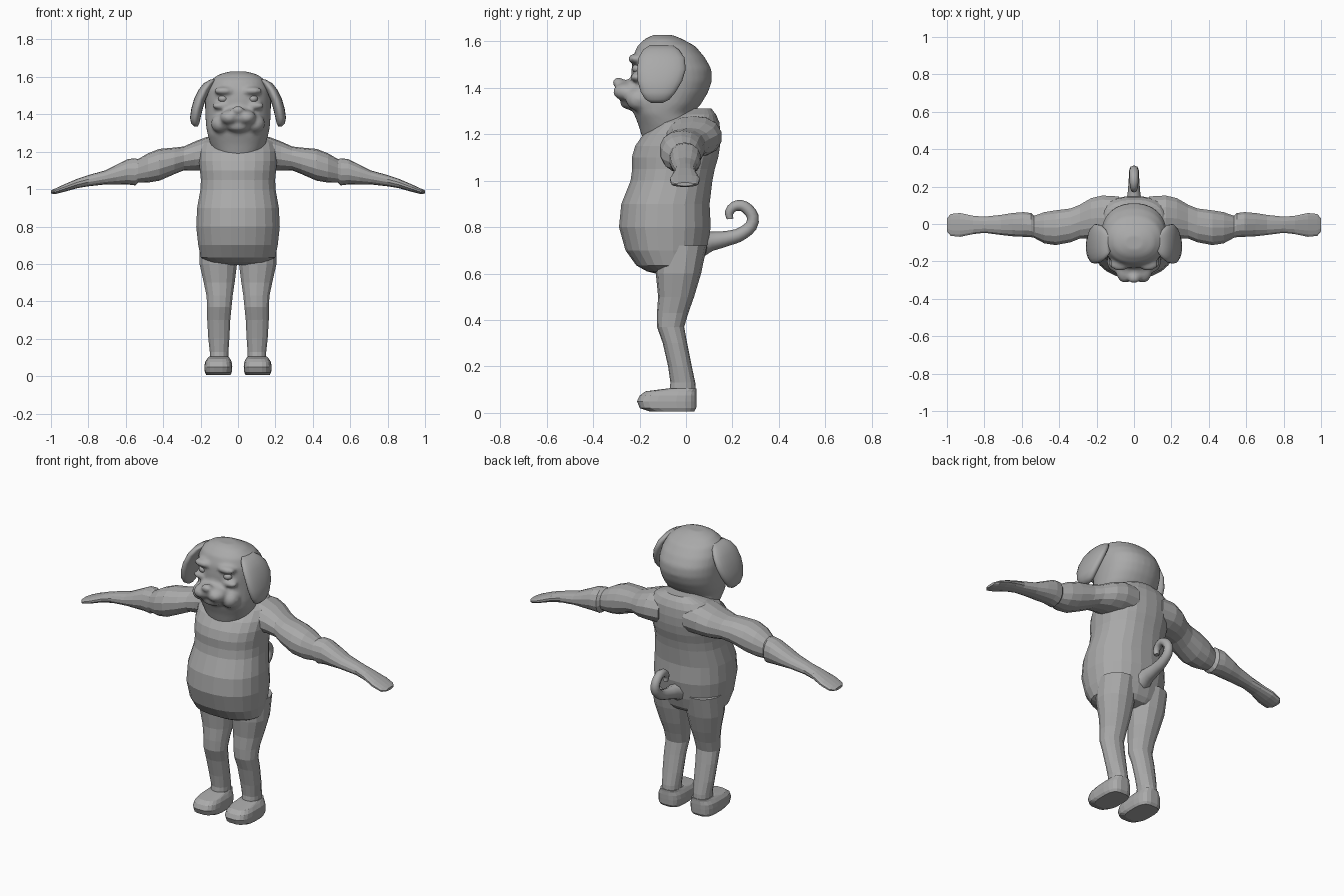
import bpy, bmesh, math
from mathutils import Matrix

grey = bpy.data.materials.new("plain grey")
grey.diffuse_color = (0.4, 0.4, 0.4, 1)


def add_loft(bm, rings, axis="z", n=16, power=2.0):
    """Skin rings (t, a0, a1, b0, b1); a,b are x,y for axis z and y,z for axis x."""
    loops = []
    for t, a0, a1, b0, b1 in rings:
        loop = []
        for i in range(n):
            ang = 2 * math.pi * (i + 0.5) / n
            c, s = math.cos(ang), math.sin(ang)
            a = (a0 + a1) / 2 + (a1 - a0) / 2 * math.copysign(abs(c) ** (2 / power), c)
            b = (b0 + b1) / 2 + (b1 - b0) / 2 * math.copysign(abs(s) ** (2 / power), s)
            loop.append(bm.verts.new((a, b, t) if axis == "z" else (t, a, b)))
        loops.append(loop)
    for lo, hi in zip(loops, loops[1:]):
        for i in range(n):
            j = (i + 1) % n
            bm.faces.new((lo[i], lo[j], hi[j], hi[i]))
    bm.faces.new(loops[0][::-1])
    bm.faces.new(loops[-1])


def add_ball(bm, centre, radii, n=16):
    m = Matrix.Translation(centre) @ Matrix.Diagonal((*radii, 1))
    bmesh.ops.create_uvsphere(bm, u_segments=n, v_segments=n // 2 + 2, radius=1, matrix=m)


def finish(name, bm, mirror=False, smooth=False):
    bmesh.ops.recalc_face_normals(bm, faces=bm.faces[:])
    me = bpy.data.meshes.new(name)
    bm.to_mesh(me)
    bm.free()
    me.materials.append(grey)
    for p in me.polygons:
        p.use_smooth = smooth
    ob = bpy.data.objects.new(name, me)
    bpy.context.collection.objects.link(ob)
    if mirror:
        ob.modifiers.new("both sides", "MIRROR")
    return ob


def sym(rings):
    """Rings (z, y front, y back, half width) centred on x = 0."""
    return [(z, -w, w, f, b) for z, f, b, w in rings]


# torso with round belly and sloping shoulders
bm = bmesh.new()
add_loft(bm, sym([
    (0.595, -0.11, 0.00, 0.10), (0.61, -0.17, 0.05, 0.16), (0.635, -0.215, 0.07, 0.20),
    (0.70, -0.262, 0.09, 0.214), (0.80, -0.29, 0.108, 0.225), (0.90, -0.28, 0.103, 0.22),
    (1.00, -0.24, 0.115, 0.202), (1.05, -0.233, 0.125, 0.20), (1.10, -0.235, 0.14, 0.205),
    (1.15, -0.22, 0.148, 0.21), (1.20, -0.185, 0.15, 0.21), (1.25, -0.13, 0.145, 0.20),
    (1.285, -0.05, 0.13, 0.15), (1.31, 0.00, 0.11, 0.08)]), n=24, power=2.3)
finish("torso", bm)

# arms with bulging upper arm, sleeve-like elbow and flat hand
bm = bmesh.new()
add_loft(bm, [
    (0.08, -0.10, 0.15, 1.10, 1.285), (0.17, -0.09, 0.155, 1.10, 1.278),
    (0.23, -0.08, 0.14, 1.10, 1.255), (0.29, -0.08, 0.105, 1.10, 1.228),
    (0.34, -0.10, 0.085, 1.08, 1.222), (0.42, -0.115, 0.075, 1.045, 1.215),
    (0.48, -0.105, 0.065, 1.035, 1.192), (0.535, -0.075, 0.045, 1.035, 1.16),
    (0.55, -0.072, 0.06, 1.02, 1.165), (0.59, -0.07, 0.065, 1.025, 1.16),
    (0.65, -0.067, 0.06, 1.025, 1.13), (0.71, -0.06, 0.05, 1.025, 1.10),
    (0.80, -0.048, 0.04, 1.015, 1.075), (0.86, -0.055, 0.045, 1.005, 1.055),
    (0.93, -0.07, 0.06, 0.985, 1.025), (0.98, -0.065, 0.055, 0.973, 1.002),
    (1.00, -0.04, 0.03, 0.977, 0.992)], axis="x", n=14, power=2.2)
finish("arms", bm, mirror=True)

# legs
bm = bmesh.new()
add_loft(bm, [
    (0.07, 0.05, 0.152, -0.075, 0.045), (0.13, 0.05, 0.152, -0.067, 0.04),
    (0.20, 0.045, 0.16, -0.077, 0.025), (0.30, 0.04, 0.166, -0.10, 0.005),
    (0.37, 0.033, 0.166, -0.125, -0.008), (0.43, 0.027, 0.17, -0.125, 0.01),
    (0.50, 0.016, 0.185, -0.12, 0.035), (0.60, 0.003, 0.208, -0.13, 0.065),
    (0.72, 0.003, 0.21, -0.13, 0.09)], n=14, power=2.2)
finish("legs", bm, mirror=True)

# feet
bm = bmesh.new()
add_loft(bm, [
    (0.005, 0.04, 0.17, -0.155, 0.035), (0.02, 0.033, 0.178, -0.20, 0.045),
    (0.05, 0.03, 0.18, -0.212, 0.046), (0.075, 0.033, 0.177, -0.20, 0.046),
    (0.093, 0.042, 0.165, -0.175, 0.045), (0.105, 0.05, 0.155, -0.08, 0.045)],
    n=20, power=3.2)
finish("feet", bm, mirror=True)

# curled tail
path = [(0.06, 0.73, 0.06), (0.11, 0.74, 0.042), (0.18, 0.752, 0.032), (0.245, 0.775, 0.028),
        (0.288, 0.825, 0.026), (0.265, 0.878, 0.025), (0.22, 0.893, 0.023),
        (0.187, 0.865, 0.019), (0.19, 0.835, 0.014)]
cu = bpy.data.curves.new("tail", "CURVE")
cu.dimensions = "3D"
cu.bevel_depth = 1
cu.bevel_resolution = 2
cu.resolution_u = 3
cu.use_fill_caps = True
sp = cu.splines.new("BEZIER")
sp.bezier_points.add(len(path) - 1)
for p, (y, z, r) in zip(sp.bezier_points, path):
    p.co = (0, y, z)
    p.radius = r
    p.handle_left_type = p.handle_right_type = "AUTO"
cu.materials.append(grey)
tail = bpy.data.objects.new("tail", cu)
bpy.context.collection.objects.link(tail)
bpy.context.view_layer.objects.active = tail
tail.select_set(True)
bpy.ops.object.convert(target="MESH")
tail.select_set(False)

# head: skull and neck, then muzzle, jowls, chin, nose, brows and cheeks fused together
bm = bmesh.new()
add_loft(bm, sym([
    (1.13, -0.17, 0.08, 0.09), (1.19, -0.19, 0.07, 0.13), (1.24, -0.205, 0.05, 0.148),
    (1.29, -0.225, 0.03, 0.162), (1.33, -0.235, 0.065, 0.17), (1.38, -0.235, 0.095, 0.174),
    (1.43, -0.235, 0.112, 0.176), (1.48, -0.235, 0.11, 0.176), (1.53, -0.23, 0.082, 0.17),
    (1.58, -0.21, 0.04, 0.148), (1.612, -0.175, -0.02, 0.105), (1.628, -0.14, -0.06, 0.05)]),
    n=32, power=2.2)
add_ball(bm, (0, -0.215, 1.385), (0.10, 0.085, 0.055))
add_ball(bm, (0, -0.235, 1.335), (0.065, 0.05, 0.03))
add_ball(bm, (0, -0.29, 1.422), (0.034, 0.028, 0.022))
for s in (-1, 1):
    add_ball(bm, (s * 0.045, -0.255, 1.383), (0.052, 0.06, 0.04))
    add_ball(bm, (s * 0.095, -0.20, 1.35), (0.05, 0.06, 0.05))
    add_ball(bm, (s * 0.075, -0.215, 1.525), (0.055, 0.035, 0.022))
    add_ball(bm, (s * 0.09, -0.21, 1.445), (0.05, 0.03, 0.02))
head = finish("head", bm, smooth=True)
rm = head.modifiers.new("fuse", "REMESH")
rm.mode = "VOXEL"
rm.voxel_size = 0.011
rm.use_smooth_shade = True
sm = head.modifiers.new("soften", "SMOOTH")
sm.factor = 0.5
sm.iterations = 3

# eyes
bm = bmesh.new()
add_ball(bm, (0.08, -0.208, 1.483), (0.026, 0.024, 0.02))
finish("eyes", bm, mirror=True, smooth=True)

# drooping ears
bm = bmesh.new()
add_loft(bm, [
    (1.335, 0.215, 0.235, -0.15, -0.10), (1.35, 0.207, 0.25, -0.175, -0.07),
    (1.38, 0.20, 0.257, -0.195, -0.045), (1.43, 0.188, 0.25, -0.21, -0.015),
    (1.48, 0.172, 0.236, -0.212, 0.0), (1.53, 0.15, 0.212, -0.205, -0.005),
    (1.565, 0.13, 0.185, -0.185, -0.03), (1.585, 0.12, 0.15, -0.155, -0.06)], n=20, power=2.2)
finish("ears", bm, mirror=True, smooth=True)
